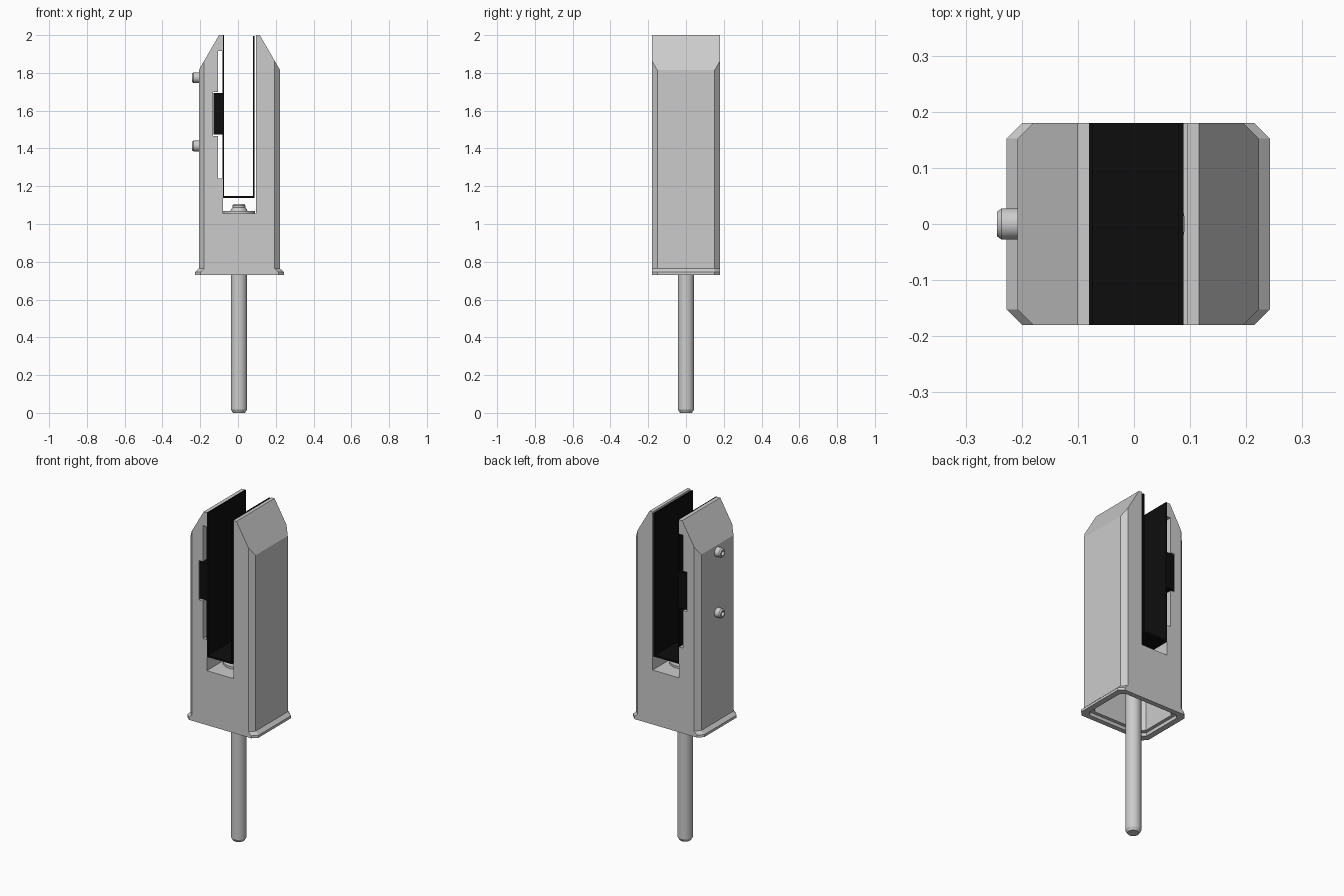
import bpy, bmesh
from math import cos, sin, pi
from mathutils import Matrix

if "Cube" in bpy.data.objects:
    bpy.data.objects.remove(bpy.data.objects["Cube"])

CX = 0.0075   # centre line of the body in x
HY = 0.18     # half depth


def make(name, rings, matrix=Matrix()):
    """Loft closed rings of equal length into a capped solid."""
    bm = bmesh.new()
    loops = [[bm.verts.new(matrix @ Matrix.Identity(3).to_4x4() @ bmesh_vec(p)) for p in r] for r in rings]
    n = len(loops[0])
    for a, b in zip(loops, loops[1:]):
        for i in range(n):
            bm.faces.new((a[i], a[(i + 1) % n], b[(i + 1) % n], b[i]))
    bm.faces.new(loops[0][::-1])
    bm.faces.new(loops[-1])
    bmesh.ops.recalc_face_normals(bm, faces=bm.faces[:])
    me = bpy.data.meshes.new(name)
    bm.to_mesh(me)
    bm.free()
    ob = bpy.data.objects.new(name, me)
    bpy.context.collection.objects.link(ob)
    return ob


def bmesh_vec(p):
    return Matrix.Translation(p).to_translation()


def prism(name, profile, hy):
    """Extrude an x-z profile along y."""
    return make(name, [[(x, y, z) for x, z in profile] for y in (-hy, hy)])


def octagon(hx, hy, c, z):
    pts = [(hx, -hy + c), (hx, hy - c), (hx - c, hy), (-hx + c, hy),
           (-hx, hy - c), (-hx, -hy + c), (-hx + c, -hy), (hx - c, -hy)]
    return [(CX + x, y, z) for x, y in pts]


def lathe(name, profile, matrix, n=32, smooth=True):
    """Revolve (radius, height) pairs around the local z axis."""
    ob = make(name, [[(r * cos(2 * pi * i / n), r * sin(2 * pi * i / n), z) for i in range(n)]
                     for r, z in profile], matrix)
    if smooth:
        select(ob)
        bpy.ops.object.shade_smooth_by_angle()
    return ob


def select(ob):
    bpy.ops.object.select_all(action='DESELECT')
    ob.select_set(True)
    bpy.context.view_layer.objects.active = ob


def cut(ob, cutter):
    m = ob.modifiers.new("cut", 'BOOLEAN')
    m.operation, m.solver, m.object = 'DIFFERENCE', 'EXACT', cutter
    select(ob)
    bpy.ops.object.modifier_apply(modifier=m.name)
    bpy.data.objects.remove(cutter)


# Clamp body: chamfered post with a flared foot
body = make("clamp_body", [octagon(hx, HY, 0.028, z) for hx, z in
            ((0.235, 0.73), (0.235, 0.745), (0.215, 0.764), (0.215, 2.0))])

# Glass slot with the pad pocket in its left wall
cut(body, prism("slot_cutter", [
    (-0.08, 2.1), (0.095, 2.1), (0.095, 1.055), (-0.08, 1.055), (-0.08, 1.24),
    (-0.106, 1.24), (-0.106, 1.465), (-0.132, 1.465), (-0.132, 1.70),
    (-0.106, 1.70), (-0.106, 1.915), (-0.08, 1.915)], 0.3))

# Sloped prong tops
for s in (-1, 1):
    prof = [(0.215, 1.815), (0.108, 2.0), (0.0502, 2.1), (0.4, 2.1), (0.4, 1.495)]
    cut(body, prism("slope_cutter", [(CX + s * x, z) for x, z in prof], 0.3))

# Stepped hollow underneath
for hx, hy, top in ((0.2, 0.15, 0.75), (0.18, 0.13, 0.99)):
    cut(body, make("hollow_cutter", [octagon(hx, hy, 0.025, z) for z in (0.6, top)]))

# Black rubber liner and pressure pad
black = bpy.data.materials.new("black_rubber")
black.diffuse_color = (0.004, 0.004, 0.004, 1)
black.use_nodes = True
black.node_tree.nodes["Principled BSDF"].inputs["Base Color"].default_value = black.diffuse_color
liner = prism("rubber_liner", [
    (-0.081, 2.0), (-0.081, 1.138), (0.088, 1.138), (0.088, 1.995),
    (0.079, 1.995), (0.079, 1.148), (-0.073, 1.148), (-0.073, 2.0)], HY)
pad = prism("pressure_pad", [
    (-0.13, 1.475), (-0.08, 1.475), (-0.08, 1.693), (-0.13, 1.693)], HY)
for ob in (liner, pad):
    ob.data.materials.append(black)

# Mounting rod, washer and nut on the slot floor
axis = Matrix.Translation((0.005, 0, 0))
lathe("mounting_rod", [(0.032, 0), (0.043, 0.018), (0.043, 1.06), (0.032, 1.07), (0.032, 1.085)], axis)
lathe("washer", [(0.086, 1.055), (0.086, 1.068)], axis)
lathe("nut", [(0.045, 1.068), (0.042, 1.078), (0.03, 1.092)], axis)
lathe("rod_end", [(0.034, 1.088), (0.034, 1.098), (0.028, 1.106)], axis)

# Clamping screws with hex sockets on the left face
for i, z in enumerate((1.775, 1.413)):
    m = Matrix.Translation((-0.206, 0, z)) @ Matrix.Rotation(-pi / 2, 4, 'Y')
    lathe(f"clamp_screw_{i + 1}", [
        (0.028, -0.03), (0.028, 0.03), (0.022, 0.038), (0.014, 0.038), (0.012, 0.015)], m)
